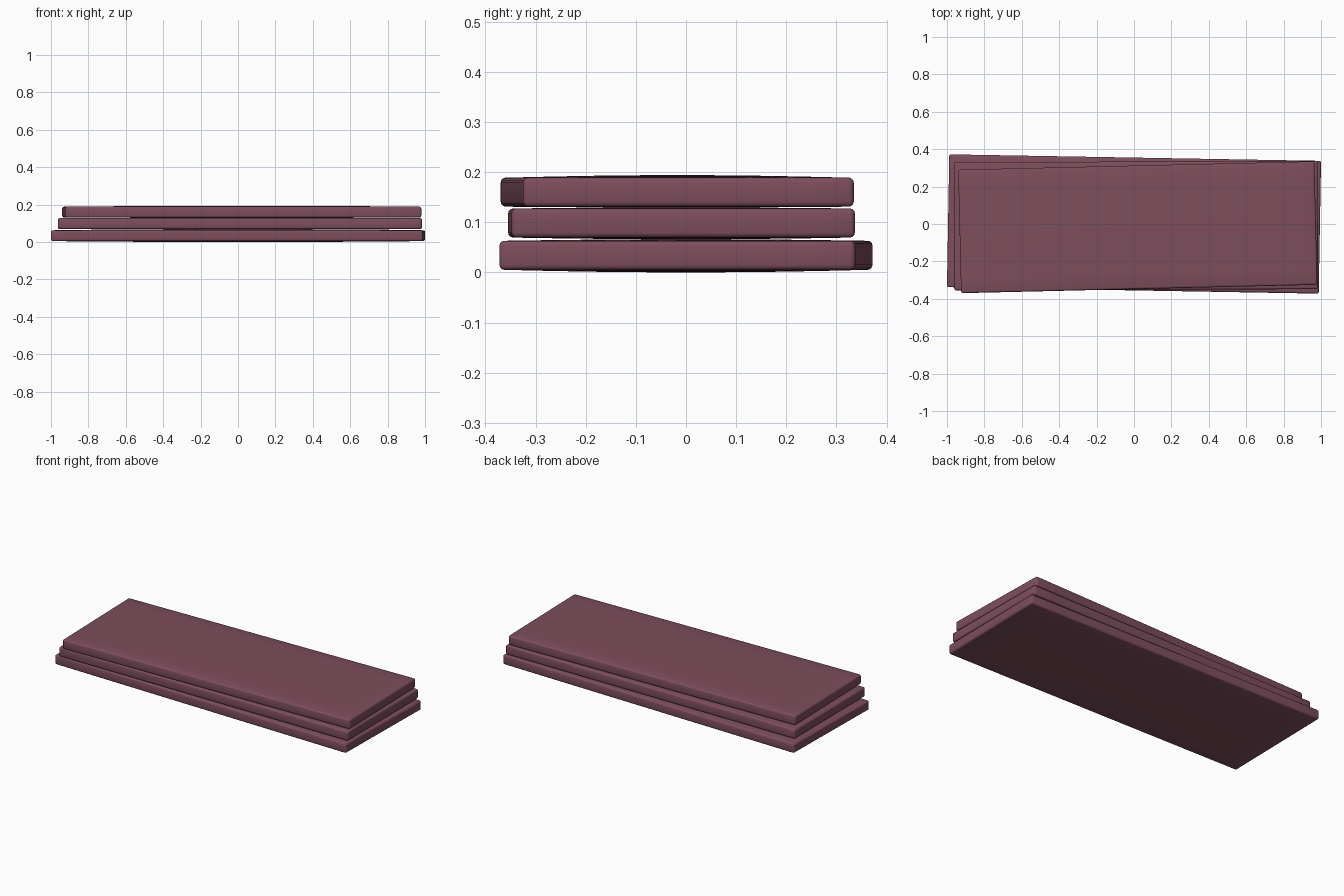
import bpy, bmesh, math

if "Cube" in bpy.data.objects:
    bpy.data.objects.remove(bpy.data.objects["Cube"])

mat = bpy.data.materials.new("plum")
mat.diffuse_color = (0.205, 0.076, 0.107, 1)
mat.use_nodes = True
mat.node_tree.nodes["Principled BSDF"].inputs["Base Color"].default_value = mat.diffuse_color


def slab(name, length, width, centre, angle, bulge_down, bulge_up, edge_half=0.029):
    """Rounded board with slightly pillowed top and bottom faces."""
    bm = bmesh.new()
    bmesh.ops.create_cube(bm, size=1)
    # cut the board into a grid so that the faces can swell
    for axis, n in ((0, 14), (1, 8)):
        for i in range(1, n):
            co, no = [0, 0, 0], [0, 0, 0]
            co[axis], no[axis] = i / n - 0.5, 1
            bmesh.ops.bisect_plane(bm, geom=bm.verts[:] + bm.edges[:] + bm.faces[:],
                                   plane_co=co, plane_no=no)
    for v in bm.verts:
        swell = (1 - (2 * v.co.x) ** 2) * (1 - (2 * v.co.y) ** 2)
        up = v.co.z > 0
        z = edge_half + swell * (bulge_up if up else bulge_down)
        v.co = (v.co.x * length, v.co.y * width, z if up else -z)
    me = bpy.data.meshes.new(name)
    bm.to_mesh(me)
    bm.free()
    ob = bpy.data.objects.new(name, me)
    bpy.context.collection.objects.link(ob)
    ob.location = centre
    ob.rotation_euler.z = math.radians(angle)
    me.materials.append(mat)
    # soft edges
    bev = ob.modifiers.new("soft_edges", 'BEVEL')
    bev.width, bev.segments = 0.01, 3
    bev.limit_method, bev.angle_limit = 'ANGLE', math.radians(40)
    bpy.ops.object.select_all(action='DESELECT')
    bpy.context.view_layer.objects.active = ob
    ob.select_set(True)
    bpy.ops.object.modifier_apply(modifier=bev.name)
    bpy.ops.object.shade_smooth_by_angle(angle=math.radians(40))


# three boards stacked with a slight twist
slab("bottom_board", 1.988, 0.71, (0, 0, 0.034), -1.0, 0.005, 0.0033)
slab("middle_board", 1.945, 0.685, (0.01, -0.009, 0.0985), 0.2, 0.0033, 0.0018)
slab("top_board", 1.905, 0.66, (0.02, -0.0175, 0.16), 1.35, 0.0018, 0.005)
